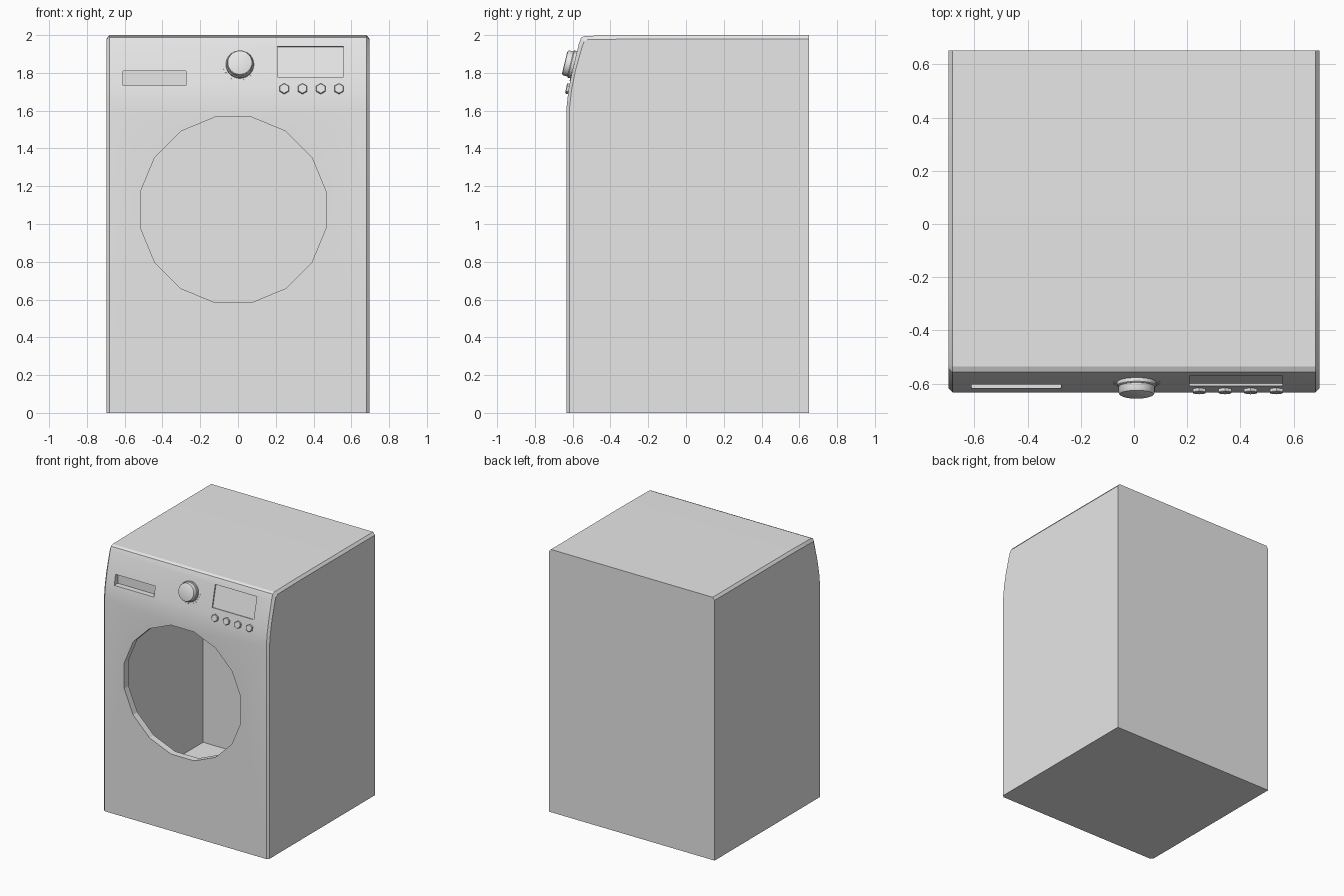
import bpy, bmesh, math
from mathutils import Matrix, Vector

cube = bpy.data.objects.get("Cube")
if cube:
    bpy.data.objects.remove(cube, do_unlink=True)

grey = bpy.data.materials.new("light grey enamel")
grey.use_nodes = True
grey.diffuse_color = (0.8, 0.8, 0.8, 1)
grey.node_tree.nodes["Principled BSDF"].inputs["Base Color"].default_value = (0.8, 0.8, 0.8, 1)

HALF = 0.697
BACK = 0.652
CHAMFER = 0.016
# front outline from the floor to the top, as (y, z)
FRONT = [(-0.632, 0), (-0.632, 1.62), (-0.622, 1.71), (-0.602, 1.81),
         (-0.567, 1.955), (-0.555, 1.987), (-0.535, 1.996), (-0.25, 2.0)]


def front_point(x, z):
    """Point on the curved front at a height, and the lean of the panel there."""
    for (y0, z0), (y1, z1) in zip(FRONT, FRONT[1:]):
        if z0 <= z <= z1:
            y = y0 + (y1 - y0) * (z - z0) / (z1 - z0)
            return Vector((x, y, z)), math.atan2(y1 - y0, z1 - z0)


def panel_frame(x, z):
    """Local x across, y up the panel, z straight out of it."""
    point, lean = front_point(x, z)
    return Matrix.Translation(point) @ Matrix.Rotation(math.pi / 2 - lean, 4, 'X')


def finish(name, bm, matrix=None, angle=30):
    if matrix is not None:
        bm.transform(matrix)
    bmesh.ops.recalc_face_normals(bm, faces=bm.faces)
    mesh = bpy.data.meshes.new(name)
    bm.to_mesh(mesh)
    bm.free()
    mesh.materials.append(grey)
    obj = bpy.data.objects.new(name, mesh)
    bpy.context.collection.objects.link(obj)
    if angle:
        smooth(obj, angle)
    return obj


def smooth(obj, angle):
    bpy.ops.object.select_all(action='DESELECT')
    obj.select_set(True)
    bpy.context.view_layer.objects.active = obj
    bpy.ops.object.shade_smooth_by_angle(angle=math.radians(angle))


def box(name, low, high, matrix=None):
    bm = bmesh.new()
    bmesh.ops.create_cube(bm, size=1)
    low, high = Vector(low), Vector(high)
    for v in bm.verts:
        v.co = (low + high) / 2 + v.co * (high - low)
    return finish(name, bm, matrix, 0)


def turned(name, profile, sides, matrix, start=0.0):
    """Closed turned solid from (radius, height) rings."""
    bm = bmesh.new()
    rings = []
    for r, h in profile:
        angles = [start + math.tau * i / sides for i in range(sides)]
        rings.append([bm.verts.new((r * math.cos(a), r * math.sin(a), h)) for a in angles])
    for low, high in zip(rings, rings[1:]):
        for i in range(sides):
            j = (i + 1) % sides
            bm.faces.new((low[i], low[j], high[j], high[i]))
    bm.faces.new(rings[0])
    bm.faces.new(rings[-1])
    return finish(name, bm, matrix)


# cabinet: the side outline swept across, with chamfered front and top edges
bm = bmesh.new()
full = FRONT + [(BACK, 2.0), (BACK, 0)]
inner = [(y + CHAMFER if y < 0 else y, min(z, 2.0) - (0.02 if z > 1.9 else 0)) for y, z in full]
loops = []
for x, outline in ((-HALF, inner), (-HALF + CHAMFER, full), (HALF - CHAMFER, full), (HALF, inner)):
    loops.append([bm.verts.new((x, y, z)) for y, z in outline])
count = len(full)
for a, b in zip(loops, loops[1:]):
    for i in range(count):
        j = (i + 1) % count
        bm.faces.new((a[i], a[j], b[j], b[i]))
bm.faces.new(loops[0])
bm.faces.new(loops[-1])
cabinet = finish("cabinet", bm, None, 0)

# cutters: hollow inside, door opening, drawer recess, display recess
inside = box("inside_cutter", (-0.665, -0.58, 0.085), (0.665, 0.53, 1.66))
opening = turned("opening_cutter", [(0.5, 0), (0.5, 0.3)], 16,
                 Matrix.Translation((-0.025, -0.45, 1.075)) @ Matrix.Rotation(math.pi / 2, 4, 'X'),
                 math.pi / 16)
drawer = box("drawer_cutter", (-0.61, -0.8, 1.732), (-0.275, -0.575, 1.81))
display = box("display_cutter", (-0.175, -0.083, -0.01), (0.175, 0.083, 0.1), panel_frame(0.383, 1.86))
for cutter in (inside, opening, drawer, display):
    mod = cabinet.modifiers.new(cutter.name, 'BOOLEAN')
    mod.operation = 'DIFFERENCE'
    mod.solver = 'EXACT'
    mod.object = cutter
bpy.context.view_layer.update()
cut = bpy.data.meshes.new_from_object(cabinet.evaluated_get(bpy.context.evaluated_depsgraph_get()))
cabinet.modifiers.clear()
cabinet.data = cut
for cutter in (inside, opening, drawer, display):
    bpy.data.objects.remove(cutter, do_unlink=True)
smooth(cabinet, 20)

# program dial: collar and rounded cap
dial = panel_frame(0.01, 1.843)
turned("dial_collar", [(0.074, -0.01), (0.074, 0.014), (0.07, 0.018)], 32, dial)
turned("dial_cap", [(0.068, 0.0), (0.068, 0.04), (0.064, 0.047), (0.057, 0.05)], 32, dial)

# tick marks around the lower part of the dial
for i in range(13):
    a = math.radians(180 + 15 * i)
    spot = dial @ Matrix.Rotation(a, 4, 'Z') @ Matrix.Translation((0.085, 0, 0))
    box("dial_tick", (-0.004, -0.0015, -0.004), (0.004, 0.0015, 0.002), spot)

# row of hexagonal buttons
for i in range(4):
    turned("button", [(0.028, -0.01), (0.028, 0.011), (0.025, 0.014)], 6,
           panel_frame(0.245 + 0.0965 * i, 1.715), math.pi / 6)
